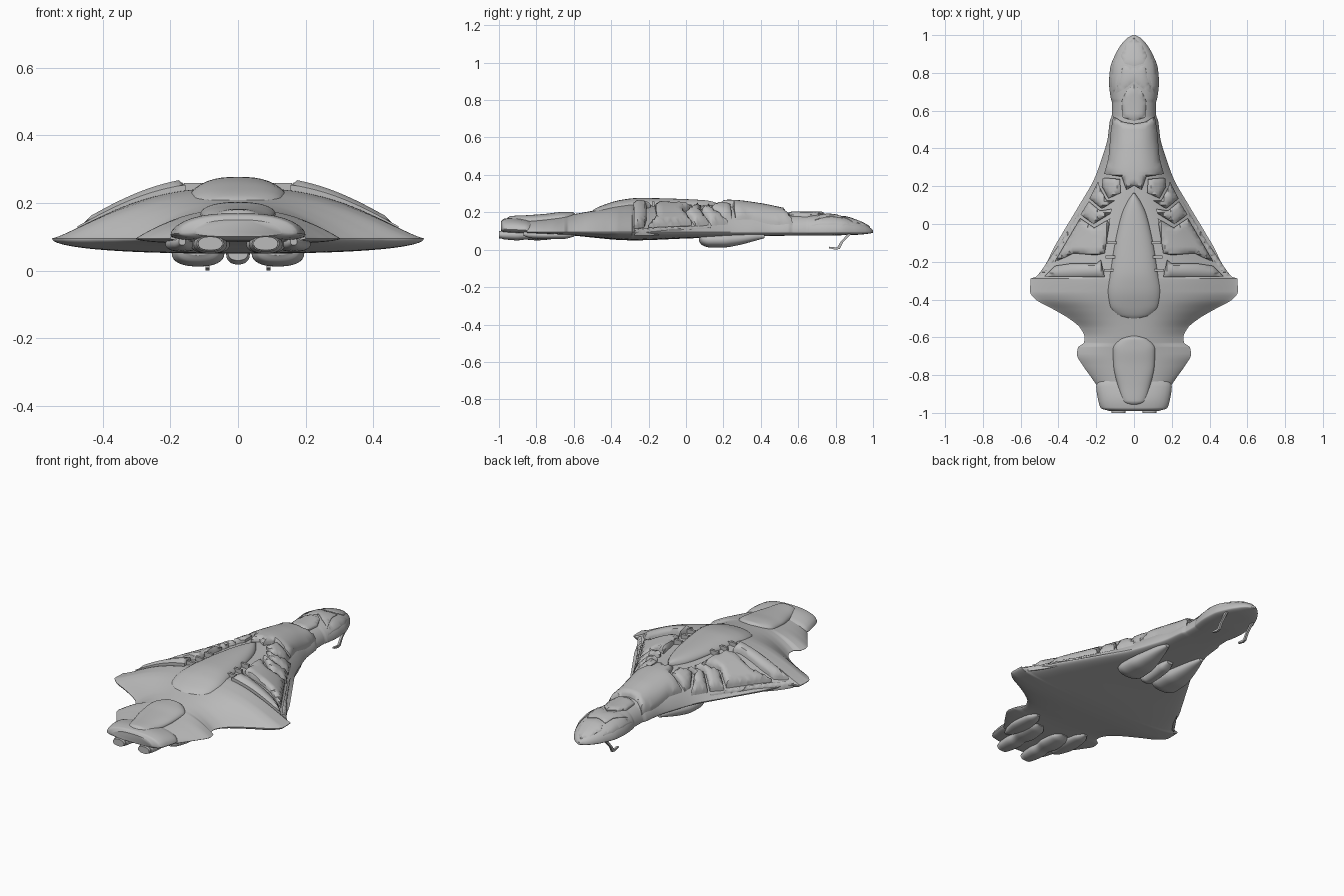
import bpy, bmesh, math
from mathutils import Vector
from mathutils.geometry import intersect_point_line

if "Cube" in bpy.data.objects:
    bpy.data.objects.remove(bpy.data.objects["Cube"])

grey = bpy.data.materials.new("hull_grey")
grey.diffuse_color = (0.5, 0.5, 0.5, 1)
grey.use_nodes = True
grey.node_tree.nodes["Principled BSDF"].inputs["Base Color"].default_value = grey.diffuse_color


def curve(pts):
    """Monotone smooth interpolation through (y, value) points."""
    pts = sorted(pts)
    xs, vs = [p[0] for p in pts], [p[1] for p in pts]
    d = [(vs[i + 1] - vs[i]) / (xs[i + 1] - xs[i]) for i in range(len(xs) - 1)]
    m = [d[0]] + [0 if a * b <= 0 else 2 * a * b / (a + b) for a, b in zip(d, d[1:])] + [d[-1]]

    def f(x):
        x = min(max(x, xs[0]), xs[-1])
        i = max(k for k in range(len(d)) if xs[k] <= x)
        h = xs[i + 1] - xs[i]
        t = (x - xs[i]) / h
        return ((2*t**3 - 3*t*t + 1) * vs[i] + (t**3 - 2*t*t + t) * h * m[i]
                + (3*t*t - 2*t**3) * vs[i + 1] + (t**3 - t*t) * h * m[i + 1])
    return f


def finish(name, bm, mirror=False, angle=35):
    bmesh.ops.recalc_face_normals(bm, faces=bm.faces)
    me = bpy.data.meshes.new(name)
    bm.to_mesh(me)
    bm.free()
    ob = bpy.data.objects.new(name, me)
    bpy.context.collection.objects.link(ob)
    me.materials.append(grey)
    if mirror:
        ob.modifiers.new("mirror", 'MIRROR')
    bpy.ops.object.select_all(action='DESELECT')
    ob.select_set(True)
    bpy.context.view_layer.objects.active = ob
    bpy.ops.object.shade_smooth_by_angle(angle=math.radians(angle))
    return ob


def loft(name, ys, w, top, bot, edge, power, x0=0, n=24, mirror=False):
    """Skin sections along y: domed above the edge line, flatter below it."""
    bm = bmesh.new()
    rings = []
    for y in ys:
        ring = []
        for k in range(2 * n):
            c = math.cos(math.pi * k / n)
            f = max(0, 1 - abs(c) ** 2.5)
            e = edge(y)
            z = e + (top(y) - e) * f ** power(y) if k <= n else e - (e - bot(y)) * f ** 0.45
            ring.append(bm.verts.new((x0 + w(y) * c, y, z)))
        rings.append(ring)
    for a, b in zip(rings, rings[1:]):
        for k in range(2 * n):
            j = (k + 1) % (2 * n)
            bm.faces.new((a[k], a[j], b[j], b[k]))
    bm.faces.new(rings[0])
    bm.faces.new(rings[-1])
    return finish(name, bm, mirror)


def body(name, rows, power=0.5, x0=0, mirror=False, low=0.5):
    """Small loft from rows of (y, half width, top, bottom)."""
    w, top, bot = [curve([(r[0], r[i]) for r in rows]) for i in (1, 2, 3)]
    a, b = rows[0][0], rows[-1][0]
    # denser stations at both rounded ends
    ys = [a + (b - a) * (0.5 - 0.5 * math.cos(math.pi * i / 36)) for i in range(37)]
    return loft(name, ys, w, top, bot, lambda y: bot(y) + (top(y) - bot(y)) * low,
                lambda y: power, x0, 16, mirror)


# main hull: plan outline, then top / bottom / roundness along the length
outline = [(1, .008), (.985, .035), (.96, .06), (.9, .098), (.82, .127), (.75, .132), (.66, .122),
           (.645, .116), (.57, .118), (.55, .127), (.45, .14), (.35, .17), (.24, .21), (.1, .29), (0, .35),
           (-.1, .41), (-.28, .52), (-.288, .547), (-.36, .55), (-.4, .52), (-.45, .43),
           (-.5, .345), (-.55, .285), (-.6, .262), (-.63, .265), (-.65, .295), (-.69, .302),
           (-.75, .27), (-.8, .235), (-.85, .2)]
profile = [(1, .105, .09, .5), (.97, .128, .085, .5), (.92, .152, .08, .5), (.85, .174, .078, .5),
           (.75, .188, .075, .5), (.65, .187, .075, .5), (.57, .188, .075, .55), (.4, .217, .072, .75),
           (.25, .235, .068, .95), (0, .238, .06, 1.25), (-.28, .245, .05, 1.3),
           (-.35, .238, .052, 1.3), (-.5, .208, .065, 1.2), (-.6, .19, .075, 1.1),
           (-.7, .172, .08, 1), (-.86, .155, .085, .7)]
W = curve(outline)
T, B, P = [curve([(r[0], r[i]) for r in profile]) for i in (1, 2, 3)]
EDGE = .095


def hull_z(x, y):
    t = min(1, abs(x) / W(y))
    return EDGE + (T(y) - EDGE) * (1 - t ** 2.5) ** P(y)


ys = sorted({round(-.85 + 1.85 * i / 150, 4) for i in range(151)} | {p[0] for p in outline})
loft("hull", ys, W, T, B, lambda y: EDGE, P, n=40)


def plate(name, poly, h, soft=.014, step=.02):
    """Armour plate that follows the hull, mirrored, with softened borders."""
    pts = [Vector((x, y, 0)) for x, y in poly]
    sides = [(a, b) for a, b in zip(pts, pts[1:] + pts[:1]) if a.x > 0 or b.x > 0]
    bm = bmesh.new()
    bm.faces.new([bm.verts.new(p) for p in pts])
    bmesh.ops.inset_region(bm, faces=bm.faces[:], thickness=soft * .45, use_even_offset=True)
    for axis in (0, 1):
        lo, hi = min(p[axis] for p in pts), max(p[axis] for p in pts)
        no = Vector((1 - axis, axis, 0))
        for i in range(1, int((hi - lo) / step) + 1):
            bmesh.ops.bisect_plane(bm, geom=bm.verts[:] + bm.edges[:] + bm.faces[:],
                                   plane_co=no * (lo + i * step), plane_no=no)
    tops = bm.verts[:]
    bmesh.ops.triangulate(bm, faces=[f for f in bm.faces if len(f.verts) > 4])
    ext = bmesh.ops.extrude_face_region(bm, geom=bm.faces[:])
    for v in tops:
        v.co.z = hull_z(v.co.x, v.co.y) - .02
    for v in [g for g in ext["geom"] if isinstance(g, bmesh.types.BMVert)]:
        dist = 1
        for a, b in sides:
            q, s = intersect_point_line(v.co, a, b)
            dist = min(dist, (a.lerp(b, min(1, max(0, s))) - v.co).length)
        r = min(1, dist / soft)
        v.co.z = hull_z(v.co.x, v.co.y) + h * (.5 + .5 * math.sqrt(r * (2 - r)))
    finish(name, bm, True, 50)


# nose and neck plates
plate("nose_crown", [(0, .985), (.04, .955), (.07, .89), (.05, .85), (0, .835)], .006)
plate("nose_cheek", [(.088, .9), (.113, .84), (.122, .76), (.118, .67), (.1, .71), (.078, .8)], .006)
plate("nose_brow", [(0, .825), (.06, .84), (.068, .78), (.1, .69), (.05, .715), (0, .755)], .006)
plate("neck_collar", [(0, .74), (.04, .705), (.065, .65), (.06, .565), (0, .545)], .016)
plate("neck_plate", [(0, .53), (.06, .54), (.11, .57), (.122, .5), (.135, .35), (.158, .265),
                     (.065, .25), (.04, .18), (0, .205)], .032)
plate("shoulder_block", [(.075, .238), (.165, .245), (.17, .2), (.135, .135), (.07, .165)], .032)

# wing armour plates with gaps between them
plate("armour_front", [(.19, .225), (.235, .135), (.17, .08), (.1, .125), (.145, .125), (.18, .19)], .036)
plate("armour_rib", [(.24, .12), (.283, .05), (.215, .0), (.125, .055), (.115, .08), (.18, .07)], .036)
plate("armour_main", [(.285, .03), (.35, -.08), (.42, -.2), (.36, -.175), (.32, -.155), (.2, -.165),
                      (.155, -.155), (.125, .03), (.21, -.02)], .036)
plate("armour_rear", [(.175, -.19), (.2, -.21), (.34, -.21), (.42, -.222), (.475, -.278), (.155, -.28)], .036)
plate("armour_edge", [(.252, .13), (.38, -.085), (.51, -.275), (.485, -.275), (.43, -.2), (.29, .045)], .014)

# spine dome, tail dome, tail hood
body("spine", [(.165, .004, .25, .2), (.12, .035, .262, .2), (.05, .065, .268, .2), (-.1, .1, .274, .2),
               (-.25, .125, .277, .19), (-.35, .142, .266, .18), (-.43, .13, .243, .18),
               (-.485, .09, .22, .17), (-.5, .05, .208, .17)], .6)
body("tail_dome", [(-.59, .03, .19, .14), (-.61, .075, .203, .14), (-.66, .112, .202, .13),
                   (-.75, .108, .192, .13), (-.86, .085, .184, .12), (-.94, .062, .18, .12),
                   (-.96, .03, .165, .12)], .5)
body("tail_hood", [(-.8, .16, .145, .09), (-.86, .2, .162, .085), (-.93, .19, .17, .088),
                   (-.975, .175, .165, .092), (-.99, .13, .15, .1)], .5, low=.25)

# spine clamps
for i, y in enumerate((-.1, -.175, -.245)):
    bm = bmesh.new()
    bmesh.ops.create_cube(bm, size=1)
    for v in bm.verts:
        v.co = Vector((v.co.x * .05 + .118 + .008 * i, v.co.y * .014 + y, v.co.z * .04 + .238))
    finish("spine_clamp_%d" % (i + 1), bm, True)

# engines: nacelle, outer pod and nozzle ring
body("nacelle", [(-.68, .02, .09, .075), (-.72, .05, .1, .056), (-.8, .058, .105, .05),
                 (-.86, .045, .105, .054), (-.9, .05, .108, .05), (-.96, .045, .106, .054),
                 (-.985, .04, .103, .057)], .5, .082, True)
body("nozzle", [(-.93, .036, .102, .058), (-.96, .038, .102, .058), (-1, .036, .1, .06)], .5, .082, True)
body("engine_pod", [(-.6, .01, .09, .07), (-.65, .04, .1, .058), (-.74, .05, .1, .056),
                    (-.83, .03, .1, .062), (-.87, .01, .095, .075)], .5, .165, True)

# belly pods and the bar joining them
body("belly_pod", [(.42, .012, .08, .062), (.36, .035, .09, .045), (.27, .06, .09, .022), (.2, .075, .09, .012),
                   (.13, .078, .09, .012), (.085, .065, .09, .025), (.07, .04, .09, .045)], .5, .118, True)
body("belly_bar", [(.3, .02, .08, .055), (.25, .035, .08, .03), (.12, .035, .08, .018),
                   (.09, .03, .08, .03)], .5)

# hooked fangs under the nose
bm = bmesh.new()
side = [(.865, .085), (.825, .04), (.808, .012), (.765, .016), (.765, .008), (.8, 0), (.822, .004),
        (.84, .04), (.885, .085)]
face = bm.faces.new([bm.verts.new((.084, y, z)) for y, z in side])
ext = bmesh.ops.extrude_face_region(bm, geom=[face])
bmesh.ops.translate(bm, vec=(.012, 0, 0), verts=[g for g in ext["geom"] if isinstance(g, bmesh.types.BMVert)])
finish("fang", bm, True)
